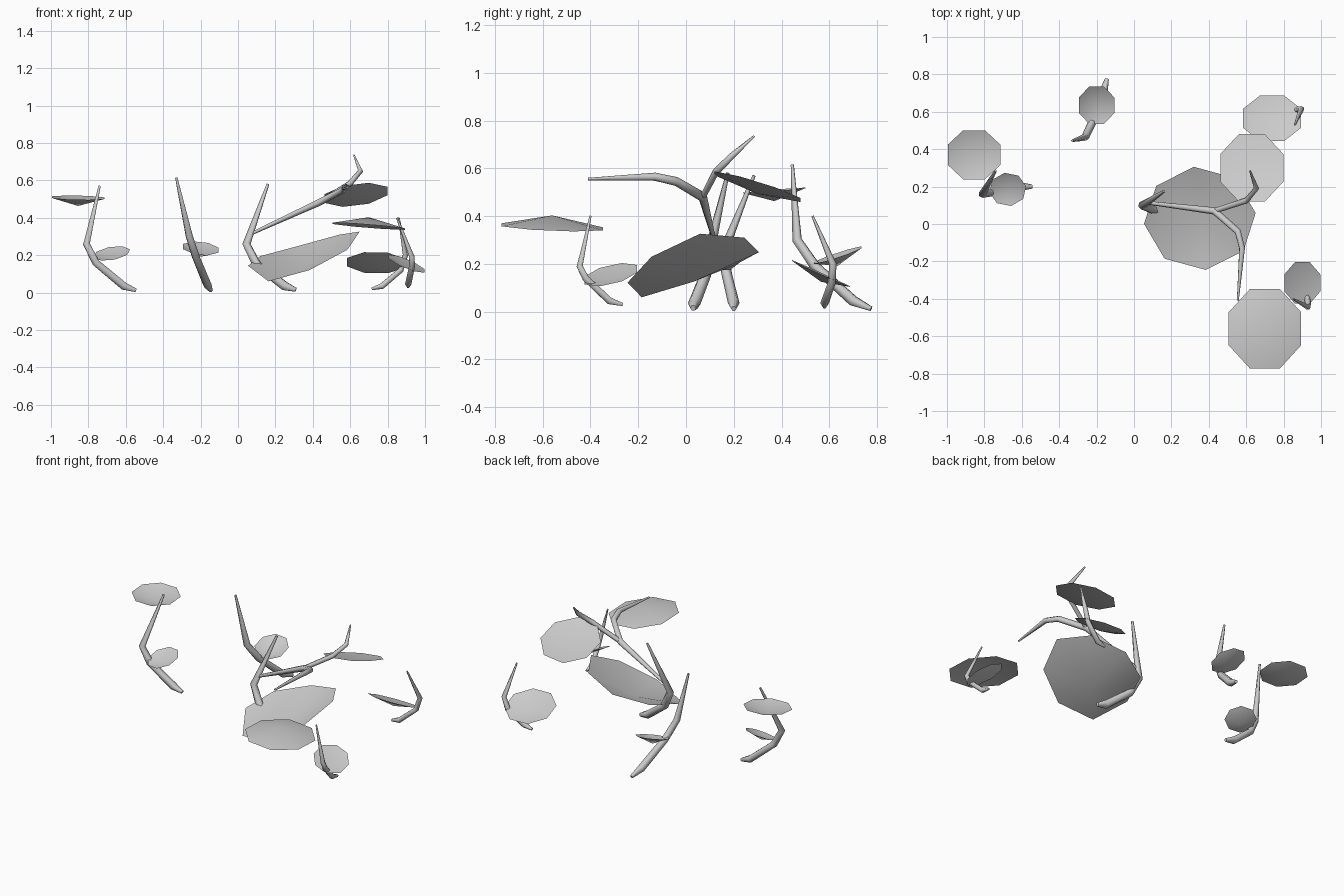
import bpy, math


def stem(name, pts, r=0.024, start=0.45):
    """Six-sided tube along a bent path, thickest near the start, thin at the tip."""
    cu = bpy.data.curves.new(name, 'CURVE')
    cu.dimensions = '3D'
    cu.bevel_depth = 1.0
    cu.bevel_resolution = 1
    cu.use_fill_caps = True
    sp = cu.splines.new('POLY')
    n = len(pts) - 1
    sp.points.add(n)
    for i, (p, q) in enumerate(zip(sp.points, pts)):
        p.co = (*q, 1)
        p.radius = r * (start if i == 0 else 0.28 if i == n else 1.08 - 0.3 * i / n)
    ob = bpy.data.objects.new(name, cu)
    bpy.context.collection.objects.link(ob)
    bpy.ops.object.select_all(action='DESELECT')
    ob.select_set(True)
    bpy.context.view_layer.objects.active = ob
    bpy.ops.object.convert(target='MESH')
    bpy.ops.object.shade_smooth_by_angle(angle=math.radians(65))


def leaf(name, c, rx, ry, sx, sy, sag=0.015, turn=22.5, lift=(0,) * 8):
    """Eight-sided dished leaf; sx, sy are its slopes, lift bends single rim corners."""
    verts = [(c[0], c[1], c[2] - sag)]
    for i in range(8):
        a = math.radians(45 * i + turn)
        dx, dy = rx * math.cos(a), ry * math.sin(a)
        verts.append((c[0] + dx, c[1] + dy, c[2] + sx * dx + sy * dy + lift[i]))
    faces = [(0, i + 1, (i + 1) % 8 + 1) for i in range(8)]
    me = bpy.data.meshes.new(name)
    me.from_pydata(verts, [], faces)
    for p in me.polygons:
        p.use_smooth = True
    bpy.context.collection.objects.link(bpy.data.objects.new(name, me))


# Left plant
stem("left_stem", [(-0.545, 0.20, 0.012), (-0.61, 0.20, 0.035), (-0.76, 0.17, 0.16),
                   (-0.81, 0.16, 0.26), (-0.74, 0.285, 0.57)])
leaf("left_upper_leaf", (-0.855, 0.37, 0.508), 0.152, 0.142, -0.02, 0.08, 0.045)
leaf("left_lower_leaf", (-0.675, 0.185, 0.21), 0.10, 0.09, 0.15, 0.4, 0.035, 10)

# Back plant
stem("back_stem", [(-0.145, 0.775, 0.012), (-0.165, 0.70, 0.045), (-0.225, 0.54, 0.19),
                   (-0.26, 0.465, 0.30), (-0.33, 0.445, 0.615)])
leaf("back_leaf", (-0.20, 0.635, 0.237), 0.103, 0.108, -0.1, 0.33, 0.045)

# Centre plant: trunk with a forked branch
stem("centre_stem", [(0.31, 0.03, 0.015), (0.25, 0.035, 0.035), (0.10, 0.08, 0.15),
                     (0.045, 0.10, 0.26), (0.16, 0.175, 0.58)], 0.027)
stem("centre_branch", [(0.06, 0.115, 0.31), (0.43, 0.07, 0.48), (0.555, -0.04, 0.545),
                       (0.578, -0.13, 0.565), (0.555, -0.41, 0.555)], 0.02)
stem("centre_side_branch", [(0.43, 0.07, 0.48), (0.60, 0.125, 0.585),
                            (0.655, 0.19, 0.65), (0.62, 0.285, 0.735)], 0.016, 0.9)
leaf("big_leaf", (0.352, 0.03, 0.20), 0.30, 0.277, 0.36, 0.31, 0.075, 6,
     (0.01, -0.025, -0.025, 0.025, 0.06, -0.005, -0.005, 0))
leaf("branch_back_leaf", (0.63, 0.30, 0.523), 0.182, 0.195, 0.12, -0.31, 0.03)
leaf("branch_front_leaf", (0.70, -0.56, 0.355), 0.21, 0.23, -0.08, -0.04, -0.048)

# Right back plant
stem("right_back_stem", [(0.715, 0.58, 0.02), (0.77, 0.58, 0.035), (0.87, 0.61, 0.12),
                         (0.895, 0.615, 0.20), (0.86, 0.53, 0.40)], 0.018)
leaf("right_back_leaf", (0.738, 0.565, 0.16), 0.168, 0.132, -0.02, -0.45, 0.035)

# Right front plant
stem("right_front_stem", [(0.91, -0.265, 0.03), (0.91, -0.32, 0.045), (0.93, -0.42, 0.14),
                          (0.93, -0.445, 0.19), (0.85, -0.40, 0.40)], 0.017)
leaf("right_front_leaf", (0.90, -0.315, 0.155), 0.104, 0.12, -0.4, 0.22, 0.02)
